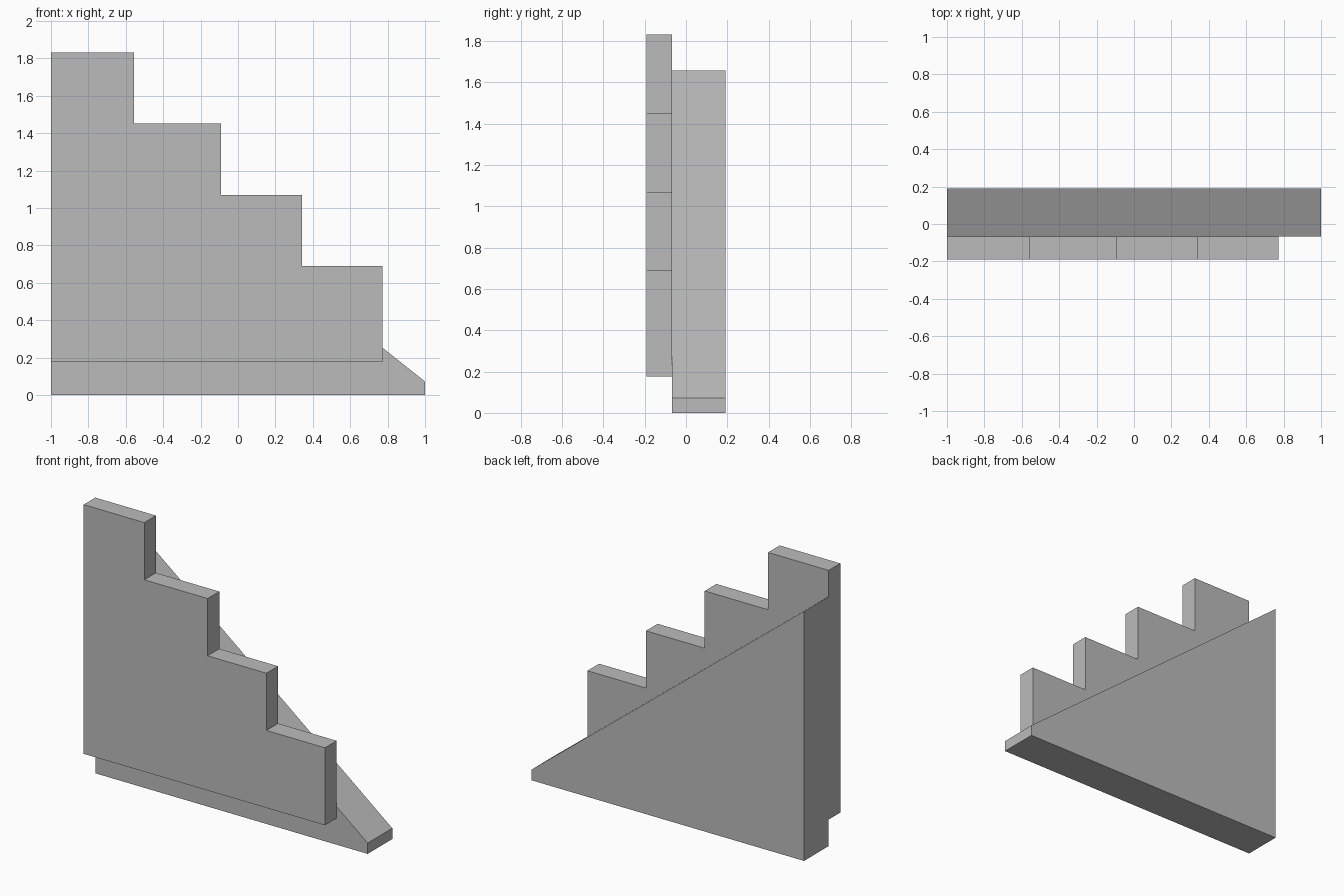
import bpy
import bmesh

default = bpy.data.objects.get("Cube")
if default:
    bpy.data.objects.remove(default, do_unlink=True)

grey = bpy.data.materials.new("plain grey")
grey.use_nodes = True
colour = (0.5, 0.5, 0.5, 1)
grey.diffuse_color = colour
grey.node_tree.nodes["Principled BSDF"].inputs["Base Color"].default_value = colour


def slab(name, outline, front, back):
    """Extrude an x-z outline from the front y to the back y."""
    bm = bmesh.new()
    face = bm.faces.new([bm.verts.new((x, front, z)) for x, z in outline])
    extruded = bmesh.ops.extrude_face_region(bm, geom=[face])
    moved = [v for v in extruded["geom"] if isinstance(v, bmesh.types.BMVert)]
    bmesh.ops.translate(bm, verts=moved, vec=(0, back - front, 0))
    bmesh.ops.recalc_face_normals(bm, faces=bm.faces)
    mesh = bpy.data.meshes.new(name)
    bm.to_mesh(mesh)
    bm.free()
    mesh.materials.append(grey)
    obj = bpy.data.objects.new(name, mesh)
    bpy.context.collection.objects.link(obj)
    return obj


# Stepped side panel: right edge and height of each step, top to bottom
steps = [(-0.555, 1.83), (-0.09, 1.45), (0.342, 1.07), (0.772, 0.69)]
base = 0.176
panel = [(-1, base), (-1, steps[0][1])]
for i, (edge, height) in enumerate(steps):
    below = steps[i + 1][1] if i + 1 < len(steps) else base
    panel += [(edge, height), (edge, below)]
slab("stepped_panel", panel, -0.19, -0.068)

# Sloped ramp body behind the panel
slab("sloped_ramp", [(-1, 0), (-1, 1.657), (1, 0.072), (1, 0)], -0.068, 0.19)
